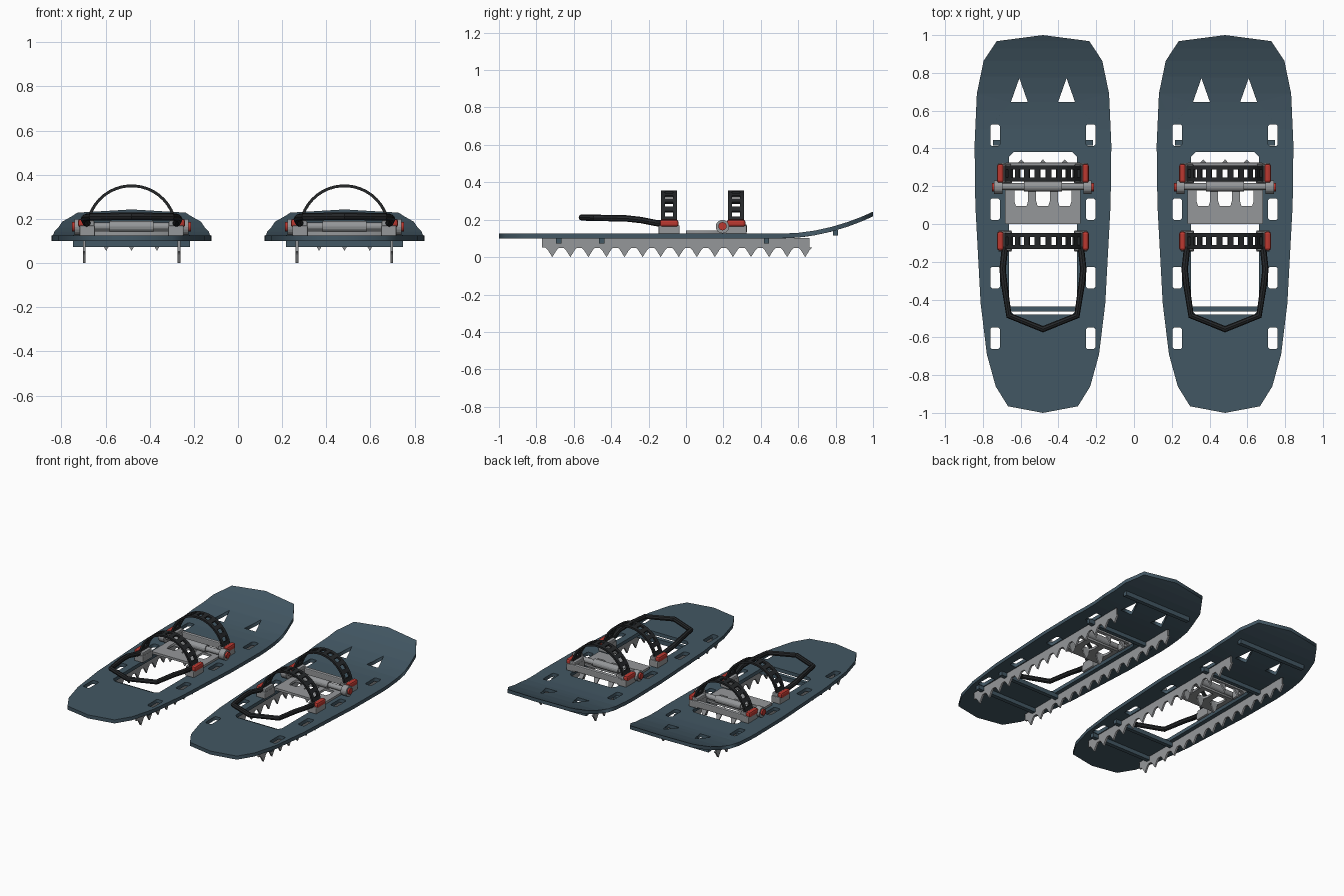
import bpy, bmesh, math
from mathutils import Vector

if "Cube" in bpy.data.objects:
    bpy.data.objects.remove(bpy.data.objects["Cube"])


def material(name, rgb):
    m = bpy.data.materials.new(name)
    m.diffuse_color = (*rgb, 1)
    m.use_nodes = True
    m.node_tree.nodes["Principled BSDF"].inputs["Base Color"].default_value = m.diffuse_color
    return m


BLUE = material("deck_blue", (0.055, 0.095, 0.125))
BLACK = material("rubber_black", (0.018, 0.02, 0.022))
RED = material("buckle_red", (0.5, 0.04, 0.03))
GREY = material("metal_grey", (0.3, 0.31, 0.32))
parts = []


def add(name, bm, mat, bevel=0):
    bmesh.ops.recalc_face_normals(bm, faces=bm.faces)
    me = bpy.data.meshes.new(name)
    bm.to_mesh(me)
    bm.free()
    me.materials.append(mat)
    ob = bpy.data.objects.new(name, me)
    bpy.context.collection.objects.link(ob)
    if bevel:
        b = ob.modifiers.new("bevel", 'BEVEL')
        b.width, b.segments = bevel, 2
    parts.append(ob)
    return ob


def box(name, lo, hi, mat, bevel=0):
    bm = bmesh.new()
    bmesh.ops.create_cube(bm, size=1)
    for v in bm.verts:
        v.co = [(a + b) / 2 + c * (b - a) for a, b, c in zip(lo, hi, v.co)]
    return add(name, bm, mat, bevel)


def rod(name, x0, x1, y, z, r, mat, sides=16):
    bm = bmesh.new()
    bmesh.ops.create_cone(bm, cap_ends=True, segments=sides, radius1=r, radius2=r, depth=abs(x1 - x0))
    for v in bm.verts:
        v.co = ((x0 + x1) / 2 + v.co.z, y + v.co.x, z + v.co.y)
    return add(name, bm, mat)


def prism(name, pts, offset, mat):
    bm = bmesh.new()
    f = bm.faces.new([bm.verts.new(p) for p in pts])
    r = bmesh.ops.extrude_face_region(bm, geom=[f])
    for v in r["geom"]:
        if isinstance(v, bmesh.types.BMVert):
            v.co += Vector(offset)
    return add(name, bm, mat)


def cut_plate(name, loops, thick, z, mat, rows=()):
    """Flat plate with holes; optional rows are bent up along the nose."""
    cu = bpy.data.curves.new(name, 'CURVE')
    cu.dimensions, cu.fill_mode, cu.extrude = '2D', 'BOTH', thick / 2
    for loop in loops:
        s = cu.splines.new('POLY')
        s.points.add(len(loop) - 1)
        for p, (x, y) in zip(s.points, loop):
            p.co = (x, y, 0, 1)
        s.use_cyclic_u = True
    tmp = bpy.data.objects.new(name + "_curve", cu)
    bm = bmesh.new()
    me = tmp.to_mesh()
    bm.from_mesh(me)
    bpy.data.objects.remove(tmp)
    bmesh.ops.remove_doubles(bm, verts=bm.verts, dist=1e-4)
    for y in rows:
        bmesh.ops.bisect_plane(bm, geom=bm.verts[:] + bm.edges[:] + bm.faces[:],
                               plane_co=(0, y, 0), plane_no=(0, 1, 0))
    for v in bm.verts:
        v.co.z += z + (rise(v.co.y) if rows else 0)
    return add(name, bm, mat)


def rise(y):
    return 0.118 * max(0, (y - 0.5) / 0.5) ** 2


def rect(x0, x1, y0, y1, c):
    return [(x0 + c, y0), (x1 - c, y0), (x1, y0 + c), (x1, y1 - c),
            (x1 - c, y1), (x0 + c, y1), (x0, y1 - c), (x0, y0 + c)]


# Deck with slots, triangular vents and the central opening
half = [(0.245, 0.968), (0.314, 0.864), (0.35, 0.69), (0.362, 0.42), (0.358, 0.1),
        (0.33, -0.42), (0.297, -0.69), (0.25, -0.86), (0.185, -0.965)]
outline = [(0, 1)] + half + [(0, -1)] + [(-x, y) for x, y in reversed(half)]
holes = [rect(-0.18, 0.18, -0.48, 0.38, 0.025)]
for s in (-1, 1):
    for y in (0.47, 0.078, -0.284, -0.605):
        holes.append(rect(s * 0.253 - 0.025, s * 0.253 + 0.025, y - 0.057, y + 0.057, 0.008))
    holes.append([(s * 0.125 - 0.045, 0.645), (s * 0.125 + 0.045, 0.645), (s * 0.125, 0.772)])
cut_plate("deck", [outline] + holes, 0.025, 0.1125, BLUE, (0.5, 0.6, 0.69, 0.78, 0.865, 0.93))

# Cross ribs under the deck
for y in (-0.68, -0.45, 0.43, 0.80):
    z = rise(y)
    box("cross_rib", (-0.265, y - 0.014, 0.072 + z), (0.265, y + 0.014, 0.103 + z), BLUE)

# Toothed traction rails
for s in (-1, 1):
    prof = [(0.66, 0.102), (-0.77, 0.102), (-0.77, 0.052)]
    for i in range(15):
        y = -0.715 + i * 0.0966
        prof += [(y - 0.036, 0.05), (y - 0.024, 0.038), (y, 0), (y + 0.024, 0.038), (y + 0.036, 0.05)]
    prof.append((0.66, 0.052))
    prism("traction_rail", [(s * 0.215 - 0.006, y, z) for y, z in prof], (0.012, 0, 0), GREY)

# Foot plate with cutouts, and claws folded down from it
cuts = [[(x - 0.036, 0.178), (x + 0.036, 0.178), (x + 0.036, 0.12), (x + 0.028, 0.095),
         (x - 0.028, 0.095), (x - 0.036, 0.12)] for x in (-0.115, 0, 0.115)]
cut_plate("foot_plate", [rect(-0.2, 0.2, 0, 0.205, 0.006)] + cuts, 0.016, 0.134, GREY)
for x in (-0.115, 0, 0.115):
    prism("foot_claw", [(x - 0.028, 0.085, 0.13), (x + 0.028, 0.085, 0.13), (x + 0.02, 0.085, 0.09),
                        (x, 0.085, 0.055), (x - 0.02, 0.085, 0.09)], (0, 0.01, 0), GREY)
    prism("toe_claw", [(x - 0.025, 0.315, 0.14), (x + 0.025, 0.315, 0.14),
                       (x, 0.342, 0.065)], (0, -0.012, 0), GREY)

# Hinge with sleeve, bosses and red caps
rod("hinge_shaft", -0.24, 0.24, 0.198, 0.165, 0.018, GREY)
rod("hinge_sleeve", -0.1, 0.1, 0.198, 0.165, 0.026, GREY)
for s in (-1, 1):
    rod("hinge_boss", s * 0.215, s * 0.258, 0.195, 0.163, 0.036, GREY, 20)
    rod("hinge_cap", s * 0.255, s * 0.27, 0.195, 0.165, 0.022, RED)

# Toe bar across the front binding
box("toe_bar", (-0.2, 0.297, 0.13), (0.2, 0.325, 0.175), GREY, 0.006)


# Arched perforated straps with their buckle blocks
def strap(yc):
    R, zc, a, n = 0.201, 0.149, math.radians(79), 19
    ys = (-0.043, -0.021, 0.021, 0.043)
    bm = bmesh.new()
    rings = []
    for i in range(n + 1):
        t = -a + 2 * a * i / n
        rings.append([bm.verts.new((R * math.sin(t), yc + y, zc + R * math.cos(t))) for y in ys])
    for i in range(n):
        for j in range(3):
            if j == 1 and i % 2:
                continue
            bm.faces.new((rings[i][j], rings[i + 1][j], rings[i + 1][j + 1], rings[i][j + 1]))
    ob = add("arch_strap", bm, BLACK)
    m = ob.modifiers.new("thickness", 'SOLIDIFY')
    m.thickness, m.offset = 0.013, 0


for yc in (0.268, -0.09):
    strap(yc)
    for s in (-1, 1):
        def side_box(name, x0, x1, w, z0, z1, mat, bevel):
            a, b = sorted((s * x0, s * x1))
            box(name, (a, yc - w, z0), (b, yc + w, z1), mat, bevel)
        side_box("buckle_base", 0.165, 0.236, 0.056, 0.122, 0.17, GREY, 0.006)
        side_box("buckle_lug", 0.168, 0.212, 0.05, 0.16, 0.192, GREY, 0.006)
        side_box("buckle_cover", 0.208, 0.243, 0.05, 0.162, 0.2, RED, 0.012)

# Heel loop
side = [(0.2, -0.12, 0.18), (0.205, -0.16, 0.182), (0.214, -0.24, 0.198), (0.205, -0.32, 0.207), (0.18, -0.485, 0.21)]
path = side + [(0, -0.557, 0.212)] + [(-x, y, z) for x, y, z in reversed(side)]
bm = bmesh.new()
rings = []
for i, p in enumerate(path):
    p = Vector(p)
    d = (Vector(path[min(i + 1, len(path) - 1)]) - Vector(path[max(i - 1, 0)])).normalized()
    u = d.cross(Vector((0, 0, 1))).normalized()
    w = u.cross(d)
    rings.append([bm.verts.new(p + 0.017 * (u * math.cos(k * math.pi / 4) + w * math.sin(k * math.pi / 4)))
                  for k in range(8)])
for r0, r1 in zip(rings, rings[1:]):
    for k in range(8):
        bm.faces.new((r0[k], r0[(k + 1) % 8], r1[(k + 1) % 8], r1[k]))
bm.faces.new(rings[0])
bm.faces.new(rings[-1])
add("heel_loop", bm, BLACK)

# Second shoe of the pair
for ob in list(parts):
    twin = ob.copy()
    bpy.context.collection.objects.link(twin)
    ob.location.x = -0.482
    twin.location.x = 0.482
